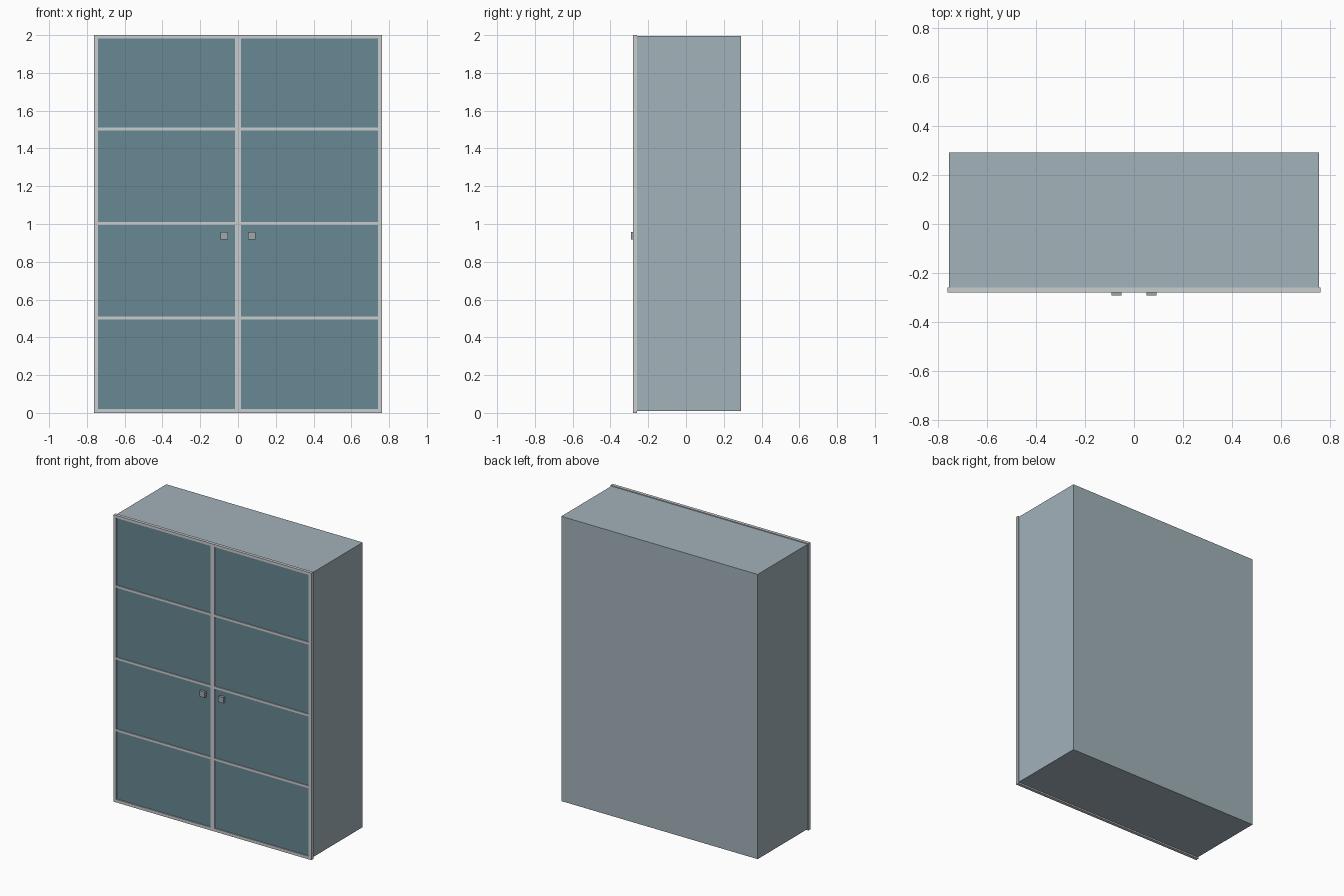
import bpy, bmesh

if "Cube" in bpy.data.objects:
    bpy.data.objects.remove(bpy.data.objects["Cube"])


def mat(name, rgb):
    m = bpy.data.materials.new(name)
    lin = [((c / 255 + 0.055) / 1.055) ** 2.4 for c in rgb]
    m.diffuse_color = (*lin, 1)
    m.use_nodes = True
    m.node_tree.nodes["Principled BSDF"].inputs["Base Color"].default_value = m.diffuse_color
    return m


BODY = mat("blue_grey_panel", (162, 178, 186))
FRAME = mat("light_grey_frame", (202, 205, 207))
GLASS = mat("teal_glass", (104, 136, 147))
KNOB = mat("grey_knob", (160, 168, 174))


def boxes(name, spans, material):
    """One object made of boxes given as (x0, x1, y0, y1, z0, z1)."""
    bm = bmesh.new()
    for x0, x1, y0, y1, z0, z1 in spans:
        vs = bmesh.ops.create_cube(bm, size=1)["verts"]
        for v in vs:
            v.co = ((x0 + x1) / 2 + v.co.x * (x1 - x0),
                    (y0 + y1) / 2 + v.co.y * (y1 - y0),
                    (z0 + z1) / 2 + v.co.z * (z1 - z0))
    me = bpy.data.meshes.new(name)
    bm.to_mesh(me)
    bm.free()
    me.materials.append(material)
    ob = bpy.data.objects.new(name, me)
    bpy.context.collection.objects.link(ob)
    return ob


F0, F1 = -0.281, -0.259            # front and back of the door frames
W, IN, MID = 0.762, 0.742, 0.015   # outer edge, inner edge, centre stile half width

# Cabinet carcass
boxes("cabinet_body", [(-0.757, 0.757, F1, 0.292, 0.01, 1.994)], BODY)

for side, s in (("left", -1), ("right", 1)):
    def sx(a, b):
        return tuple(sorted((s * a, s * b)))

    # Door frame: two stiles, top and bottom rails
    boxes(side + "_door_frame", [
        (*sx(IN, W), F0, F1, 0, 2),
        (*sx(0, MID), F0, F1, 0, 2),
        (*sx(MID, IN), F0, F1, 0, 0.021),
        (*sx(MID, IN), F0, F1, 1.982, 2)], FRAME)

    # Crossbars between the panes
    boxes(side + "_door_crossbars",
          [(*sx(MID, IN), F0, F1, z - 0.008, z + 0.008)
           for z in (0.503, 1.003, 1.504)], FRAME)

    # Glass just behind the frame face
    boxes(side + "_door_glass", [(*sx(MID, IN), -0.274, F1 - 0.001, 0.021, 1.982)], GLASS)

    # Square knob
    boxes(side + "_knob", [(*sx(0.052, 0.092), -0.292, -0.274, 0.917, 0.957)], KNOB)
